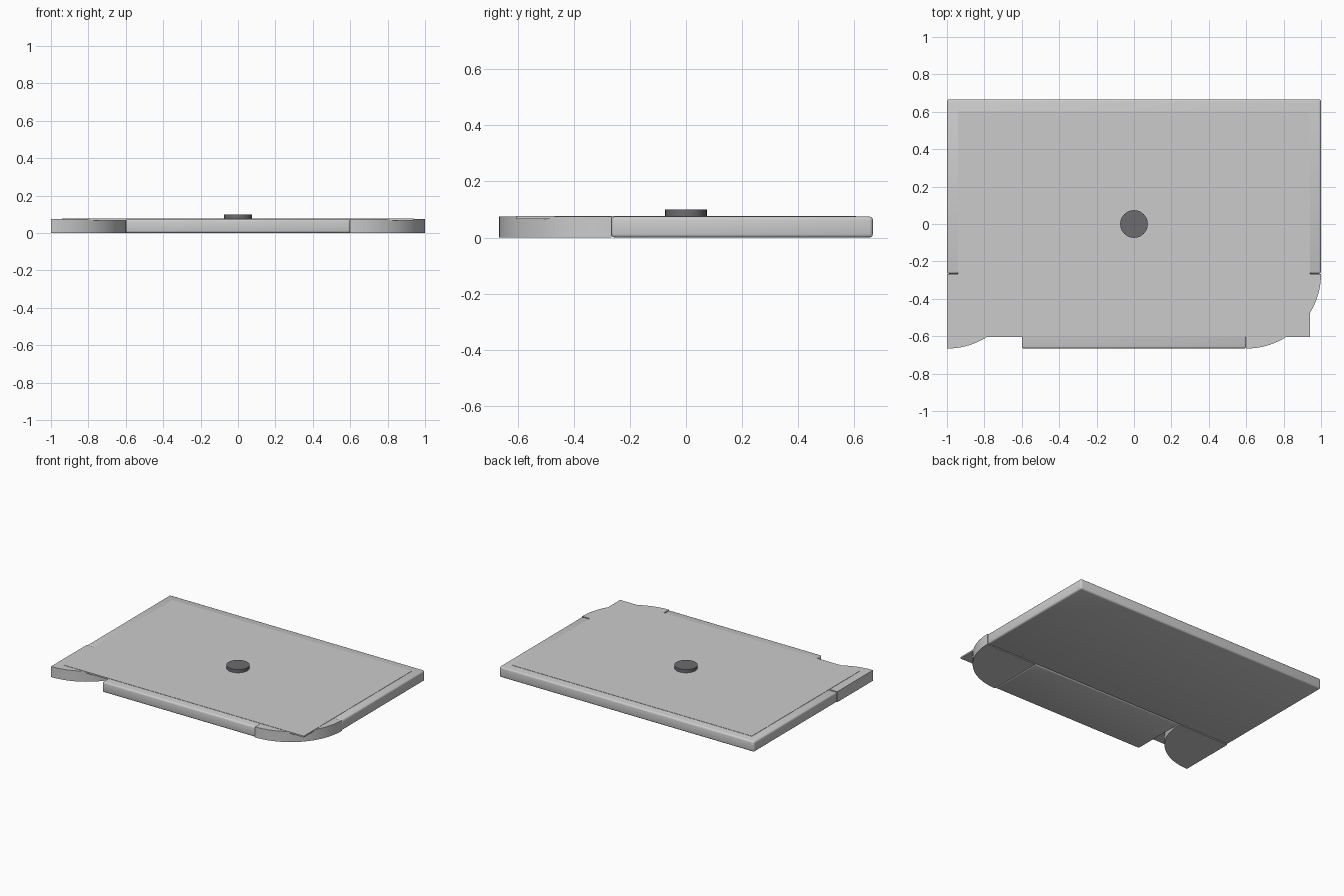
import bpy, bmesh, math

if "Cube" in bpy.data.objects:
    bpy.data.objects.remove(bpy.data.objects["Cube"])

H = 0.075        # body thickness
Y0, Y1 = -0.666, 0.666
SEAM = -0.266    # front edge of the main slab
R = 0.4          # corner radius


def finish(bm, name, smooth=True):
    bmesh.ops.recalc_face_normals(bm, faces=bm.faces)
    mesh = bpy.data.meshes.new(name)
    bm.to_mesh(mesh)
    bm.free()
    ob = bpy.data.objects.new(name, mesh)
    bpy.context.collection.objects.link(ob)
    if smooth:
        bpy.ops.object.select_all(action='DESELECT')
        ob.select_set(True)
        bpy.context.view_layer.objects.active = ob
        bpy.ops.object.shade_smooth_by_angle(angle=math.radians(30))
    return ob


def prism(name, outline, z0, z1, bevel=0.0):
    bm = bmesh.new()
    face = bm.faces.new([bm.verts.new((x, y, z0)) for x, y in outline])
    ext = bmesh.ops.extrude_face_region(bm, geom=[face])
    for v in ext['geom']:
        if isinstance(v, bmesh.types.BMVert):
            v.co.z = z1
    if bevel:
        bmesh.ops.bevel(bm, geom=bm.edges[:], offset=bevel, segments=3,
                        profile=0.5, affect='EDGES')
    return finish(bm, name)


def rect(x0, x1, y0, y1):
    return [(x0, y0), (x1, y0), (x1, y1), (x0, y1)]


def quarter(cx, cy, n=24):
    arc = [(cx + R * math.cos(a), cy + R * math.sin(a))
           for a in (-math.pi / 2 * (1 - i / n) for i in range(n + 1))]
    return [(cx, cy)] + arc


# Body slabs with softened edges
prism("main_slab", rect(-1, 1, SEAM, Y1), 0, H, 0.012)
prism("front_slab", rect(-0.6, 0.6, Y0, SEAM), 0, H, 0.012)

# Quarter-round front corners (both open towards +x)
prism("left_corner", quarter(-1, SEAM), 0, H)
prism("right_corner", quarter(0.6, SEAM), 0, H)

# Thin top panel, just proud of the body
prism("top_panel", rect(-0.94, 0.94, -0.605, 0.605), 0.067, 0.077)

# Dark round button
button = prism("center_button",
               [(0.074 * math.cos(math.tau * i / 32), 0.074 * math.sin(math.tau * i / 32))
                for i in range(32)], 0.072, 0.1)
mat = bpy.data.materials.new("dark_grey")
mat.diffuse_color = (0.15, 0.15, 0.16, 1)
mat.use_nodes = True
mat.node_tree.nodes["Principled BSDF"].inputs["Base Color"].default_value = mat.diffuse_color
button.data.materials.append(mat)
